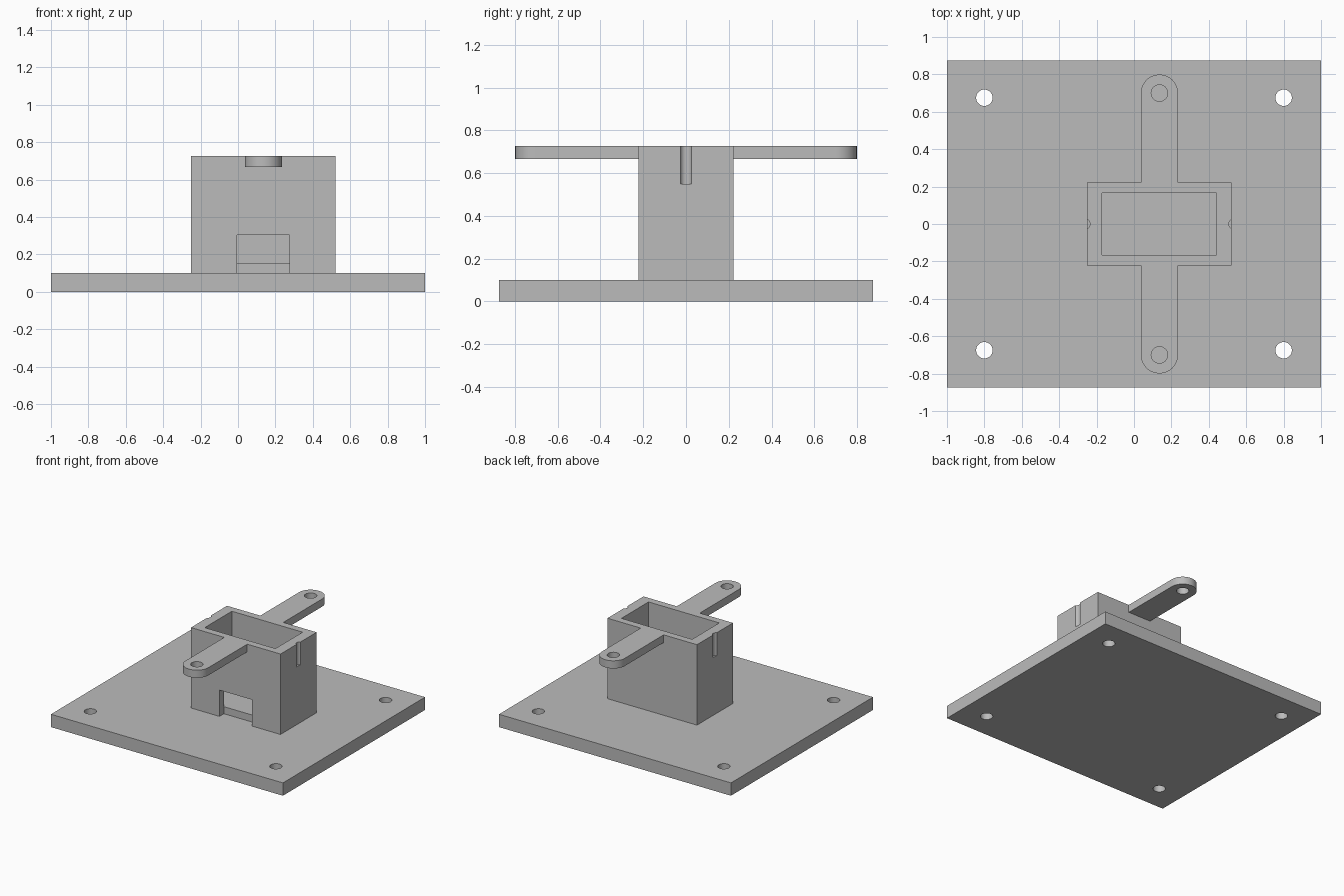
import bpy
import bmesh
from math import pi, sin, cos
from mathutils import Matrix

cube = bpy.data.objects.get("Cube")
if cube:
    bpy.data.objects.remove(cube, do_unlink=True)

grey = bpy.data.materials.new("plain grey")
grey.use_nodes = True
color = (0.5, 0.5, 0.5, 1)
grey.diffuse_color = color
grey.node_tree.nodes["Principled BSDF"].inputs["Base Color"].default_value = color


def finish(name, bm):
    bmesh.ops.recalc_face_normals(bm, faces=bm.faces[:])
    mesh = bpy.data.meshes.new(name)
    bm.to_mesh(mesh)
    bm.free()
    mesh.materials.append(grey)
    obj = bpy.data.objects.new(name, mesh)
    bpy.context.collection.objects.link(obj)
    return obj


def prism(name, outline, low, high):
    """Extrude an outline straight up from low to high."""
    bm = bmesh.new()
    face = bm.faces.new([bm.verts.new((x, y, low)) for x, y in outline])
    top = bmesh.ops.extrude_face_region(bm, geom=[face])["geom"]
    verts = [v for v in top if isinstance(v, bmesh.types.BMVert)]
    bmesh.ops.translate(bm, verts=verts, vec=(0, 0, high - low))
    return finish(name, bm)


def box(name, x0, x1, y0, y1, low, high):
    return prism(name, [(x0, y0), (x1, y0), (x1, y1), (x0, y1)], low, high)


def arc(x, y, radius, start, end, steps):
    angles = [start + (end - start) * i / steps for i in range(steps + 1)]
    return [(x + radius * cos(a), y + radius * sin(a)) for a in angles]


def cylinder(name, x, y, radius, low, high):
    return prism(name, arc(x, y, radius, 0, 2 * pi, 48)[:-1], low, high)


def combine(target, other, operation):
    mod = target.modifiers.new(operation.lower(), "BOOLEAN")
    mod.operation = operation
    mod.solver = "EXACT"
    mod.object = other
    bpy.context.view_layer.objects.active = target
    bpy.ops.object.modifier_apply(modifier=mod.name)
    bpy.data.objects.remove(other, do_unlink=True)


BASE_TOP, TOP, ARM_LOW = 0.1, 0.727, 0.667
MID_X, HOLE = 0.136, 0.044
LEFT, RIGHT, DEPTH = -0.25, 0.522, 0.222

# Base plate with four corner holes
base = box("base_plate", -1, 1, -0.875, 0.875, 0, BASE_TOP)
for x in (-0.8, 0.8):
    for y in (-0.675, 0.675):
        combine(base, cylinder("hole_cutter", x, y, HOLE, -0.1, 0.2), "DIFFERENCE")

# Housing with two rounded mounting arms
housing = box("housing", LEFT, RIGHT, -DEPTH, DEPTH, BASE_TOP, TOP)
for side in (-1, 1):
    half = 0.099
    outline = arc(MID_X, 0.7, half, 0, pi, 32)
    outline += [(MID_X - half, 0.2), (MID_X + half, 0.2)]
    arm = prism("arm", [(x, side * y) for x, y in outline], ARM_LOW, TOP)
    combine(housing, arm, "UNION")
    combine(housing, cylinder("arm_hole_cutter", MID_X, side * 0.7, HOLE, 0.6, 0.8), "DIFFERENCE")

# Open cavity, front window and the two shallow side grooves
combine(housing, box("cavity_cutter", -0.17, 0.44, -0.167, 0.167, 0.155, 0.9), "DIFFERENCE")
combine(housing, box("window_cutter", -0.005, 0.275, -0.3, -0.167, 0.05, 0.305), "DIFFERENCE")
for x in (LEFT - 0.013, RIGHT + 0.013):
    combine(housing, cylinder("groove_cutter", x, 0, 0.028, 0.55, 0.9), "DIFFERENCE")

# Smooth the round walls, keep the edges sharp
for obj in (base, housing):
    bpy.ops.object.select_all(action="DESELECT")
    obj.select_set(True)
    bpy.context.view_layer.objects.active = obj
    bpy.ops.object.shade_smooth_by_angle(angle=pi / 6)
